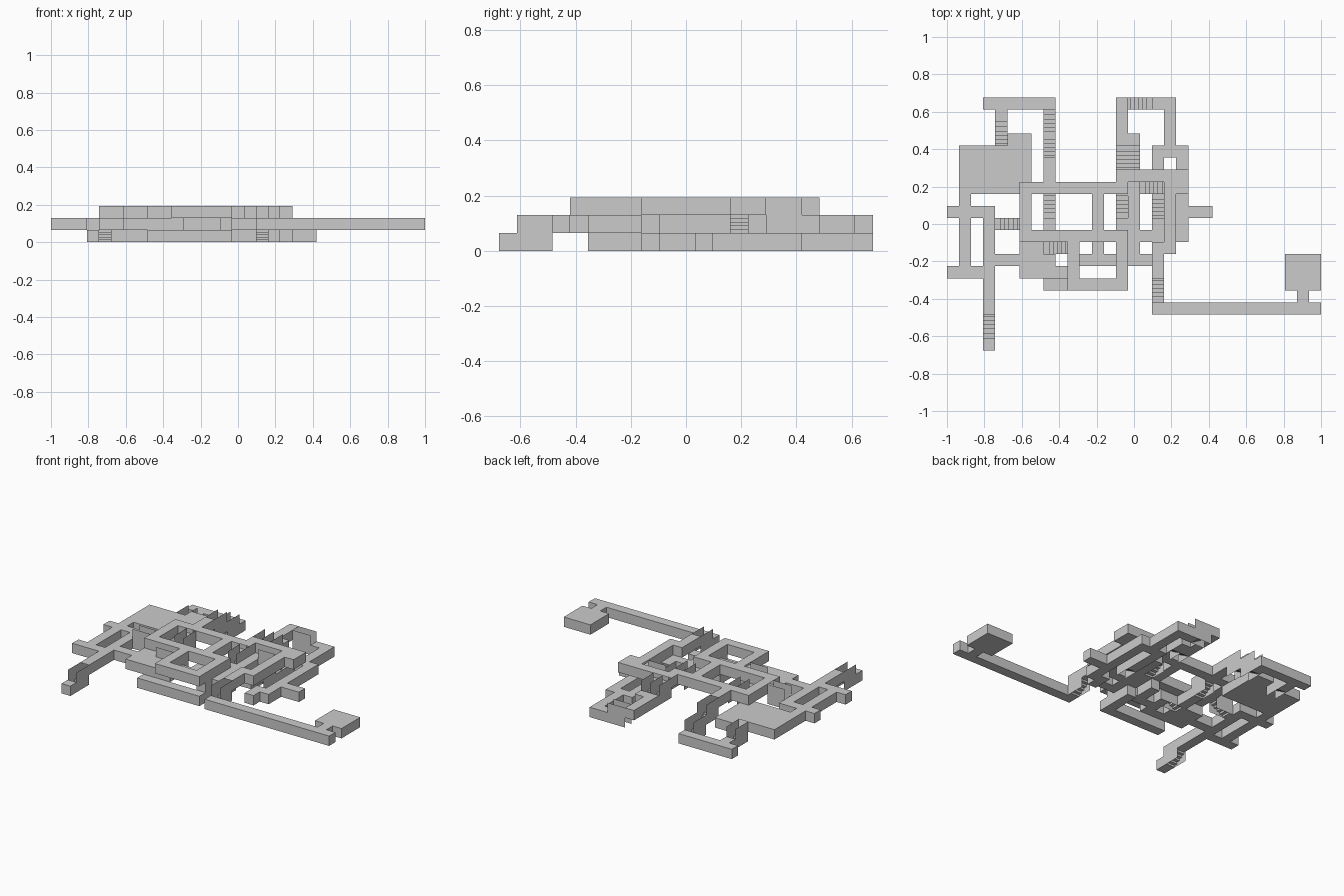
import bpy, bmesh

if "Cube" in bpy.data.objects:
    bpy.data.objects.remove(bpy.data.objects["Cube"])

U = 2 / 31                      # grid cell size
NX, NY = 31, 21

# hallways and rooms per floor: inclusive cell ranges (x0, x1, y0, y1)
LOWER = [(3, 3, 0, 0), (3, 8, 20, 20), (4, 4, 19, 19), (17, 18, 20, 20),
         (18, 18, 17, 19), (17, 19, 16, 16), (19, 19, 9, 15), (17, 17, 13, 15),
         (20, 21, 11, 11), (8, 14, 5, 5), (14, 14, 6, 8), (18, 18, 8, 9)]
MIDDLE = [(1, 6, 13, 16), (5, 6, 17, 17), (1, 1, 6, 12), (0, 3, 11, 11),
          (3, 3, 3, 10), (0, 3, 6, 6), (3, 8, 7, 7), (6, 10, 6, 6),
          (6, 7, 8, 8), (10, 10, 7, 8), (11, 13, 7, 7), (12, 12, 8, 9),
          (8, 8, 9, 10),
          (14, 14, 6, 10), (14, 15, 17, 17), (14, 14, 18, 20),
          (15, 16, 7, 7), (15, 15, 8, 13), (15, 17, 9, 9), (17, 17, 10, 10),
          (17, 30, 3, 3), (29, 29, 4, 4), (28, 30, 5, 7)]
UPPER = [(6, 14, 13, 13), (6, 6, 9, 12), (6, 14, 9, 9), (12, 12, 10, 12),
         (8, 8, 14, 15), (14, 19, 14, 14), (18, 19, 13, 13), (18, 18, 8, 12),
         (17, 17, 6, 8), (10, 10, 5, 8), (11, 14, 5, 5), (14, 14, 6, 8)]

# stairs: (low cell x, y, floor, direction climbed)
STAIRS = [(3, 1, 0, 0, 1), (4, 18, 0, 0, -1), (8, 19, 0, 0, -1),
          (8, 17, 1, 0, -1), (8, 11, 1, 0, 1), (4, 10, 1, 1, 0),
          (16, 20, 0, -1, 0), (14, 16, 1, 0, -1), (15, 16, 1, 0, -1),
          (14, 11, 1, 0, 1), (17, 12, 0, 0, -1), (16, 13, 1, 1, 0),
          (17, 4, 1, 0, 1), (8, 8, 1, 1, 0)]
RISERS = 5


def point(x, y, z):
    return ((x - NX / 2) * U, (y - NY / 2) * U, z * U)


def quad(bm, corners):
    bm.faces.new([bm.verts.new(point(*c)) for c in corners])


def finish(bm, name):
    bmesh.ops.remove_doubles(bm, verts=bm.verts, dist=1e-5)
    mesh = bpy.data.meshes.new(name)
    bm.to_mesh(mesh)
    bm.free()
    bpy.context.collection.objects.link(bpy.data.objects.new(name, mesh))


# cells filled by each floor; stair wells and doorways are kept open
shaft, doors = set(), set()
for x, y, l, dx, dy in STAIRS:
    for k in (0, 1):
        shaft |= {(x + k * dx, y + k * dy, l), (x + k * dx, y + k * dy, l + 1)}
    doors |= {(x - dx, y - dy, l, dx, dy),
              (x + 2 * dx, y + 2 * dy, l + 1, -dx, -dy)}
cells = {(x, y, l) for l, rects in enumerate((LOWER, MIDDLE, UPPER))
         for x0, x1, y0, y1 in rects
         for x in range(x0, x1 + 1) for y in range(y0, y1 + 1)} - shaft

# hallways and rooms: floor, ceiling and outer walls of each storey
for level, name in enumerate(("lower_halls", "middle_halls", "upper_halls")):
    bm = bmesh.new()
    a, b = level, level + 1
    for x, y, l in sorted(c for c in cells if c[2] == level):
        X, Y = x + 1, y + 1
        quad(bm, [(x, y, b), (X, y, b), (X, Y, b), (x, Y, b)])
        if (x, y, l - 1) not in cells:
            quad(bm, [(x, y, a), (x, Y, a), (X, Y, a), (X, y, a)])
        sides = {(0, -1): ((x, y), (X, y)), (1, 0): ((X, y), (X, Y)),
                 (0, 1): ((X, Y), (x, Y)), (-1, 0): ((x, Y), (x, y))}
        for (dx, dy), (p, q) in sides.items():
            if (x + dx, y + dy, l) in cells or (x, y, l, dx, dy) in doors:
                continue
            quad(bm, [(*p, a), (*q, a), (*q, b), (*p, b)])
    bmesh.ops.remove_doubles(bm, verts=bm.verts, dist=1e-5)
    bmesh.ops.dissolve_limit(bm, angle_limit=0.01, verts=bm.verts, edges=bm.edges)
    finish(bm, name)

# staircases: stepped sheet with landings between two tall side walls
for i, (x, y, l, dx, dy) in enumerate(STAIRS):
    bm = bmesh.new()

    def at(t, side, z):
        # t runs up the stair in cells, side is -0.5 or 0.5 across it
        return (x + .5 + dx * (t - .5) - dy * side,
                y + .5 + dy * (t - .5) + dx * side, l + z)

    edges = [0] + [0.44 + s * 0.34 for s in range(RISERS)] + [2]
    for s in range(RISERS + 1):
        t0, t1, z0 = edges[s], edges[s + 1], s / RISERS
        quad(bm, [at(t0, .5, z0), at(t0, -.5, z0), at(t1, -.5, z0), at(t1, .5, z0)])
        if s < RISERS:
            z1 = (s + 1) / RISERS
            quad(bm, [at(t1, .5, z0), at(t1, -.5, z0), at(t1, -.5, z1), at(t1, .5, z1)])
    quad(bm, [at(0, -.5, 0), at(2, -.5, 0), at(2, -.5, 2), at(0, -.5, 2)])
    quad(bm, [at(2, .5, 0), at(0, .5, 0), at(0, .5, 2), at(2, .5, 2)])
    finish(bm, f"staircase_{i + 1}")
